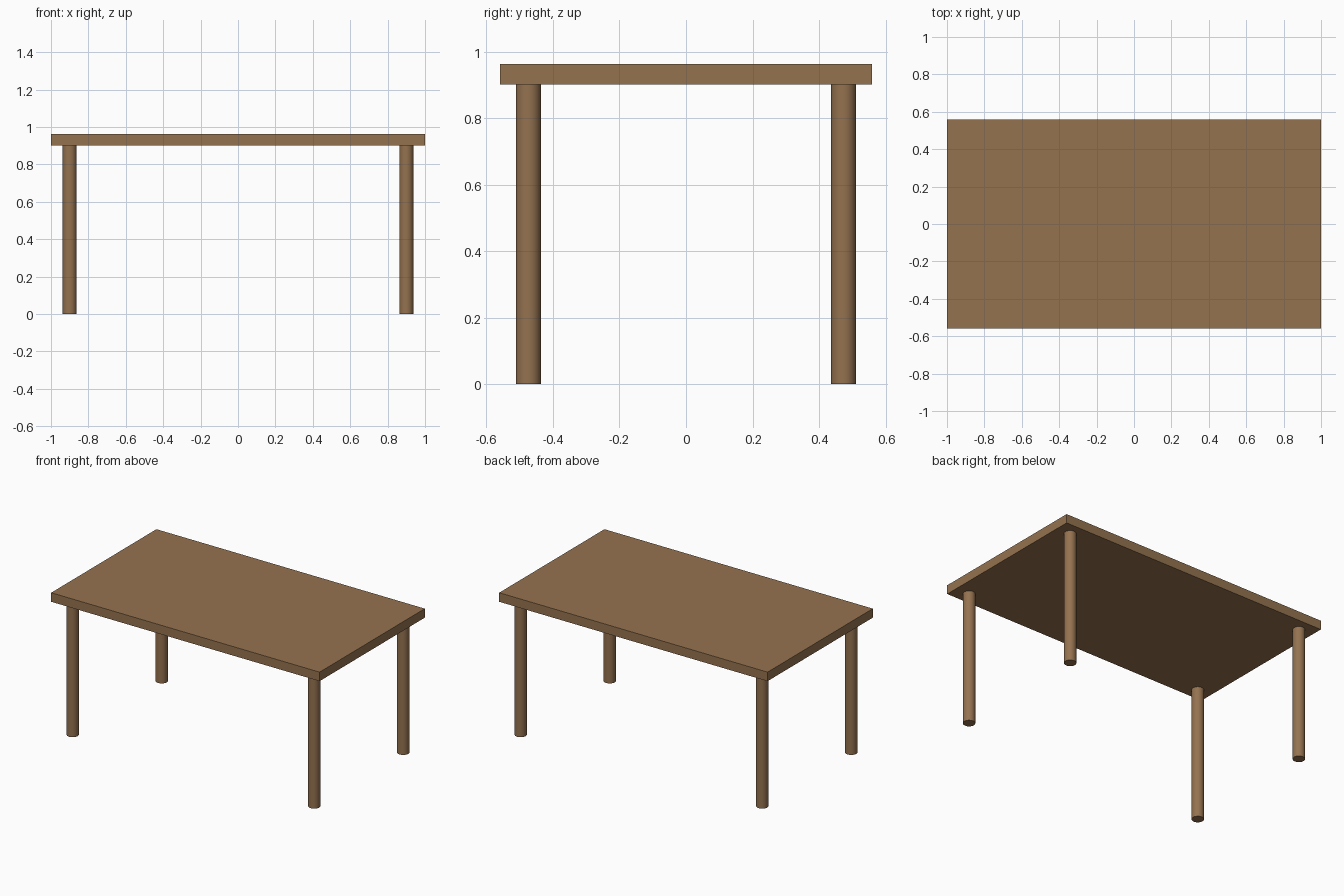
import bpy, math

if "Cube" in bpy.data.objects:
    bpy.data.objects.remove(bpy.data.objects["Cube"])

wood = bpy.data.materials.new("wood")
wood.diffuse_color = (0.30, 0.17, 0.08, 1)
wood.use_nodes = True
wood.node_tree.nodes["Principled BSDF"].inputs["Base Color"].default_value = wood.diffuse_color

HALF_X, HALF_Y = 1.0, 0.56
UNDERSIDE, TOP = 0.901, 0.962
LEG_X, LEG_Y, LEG_R = 0.90, 0.474, 0.0375


def finish(name):
    obj = bpy.context.object
    obj.name = name
    obj.data.materials.append(wood)
    return obj


# Flat rectangular tabletop
bpy.ops.mesh.primitive_cube_add(size=1, location=(0, 0, (UNDERSIDE + TOP) / 2))
tabletop = finish("tabletop")
tabletop.scale = (2 * HALF_X, 2 * HALF_Y, TOP - UNDERSIDE)
bpy.ops.object.transform_apply(location=False, rotation=False, scale=True)

# Four round legs, set in from the corners
for side, sx in (("left", -1), ("right", 1)):
    for end, sy in (("front", -1), ("back", 1)):
        bpy.ops.mesh.primitive_cylinder_add(
            vertices=32, radius=LEG_R, depth=UNDERSIDE,
            location=(sx * LEG_X, sy * LEG_Y, UNDERSIDE / 2))
        finish(f"{end}_{side}_leg")
        bpy.ops.object.shade_smooth_by_angle(angle=math.radians(30))
